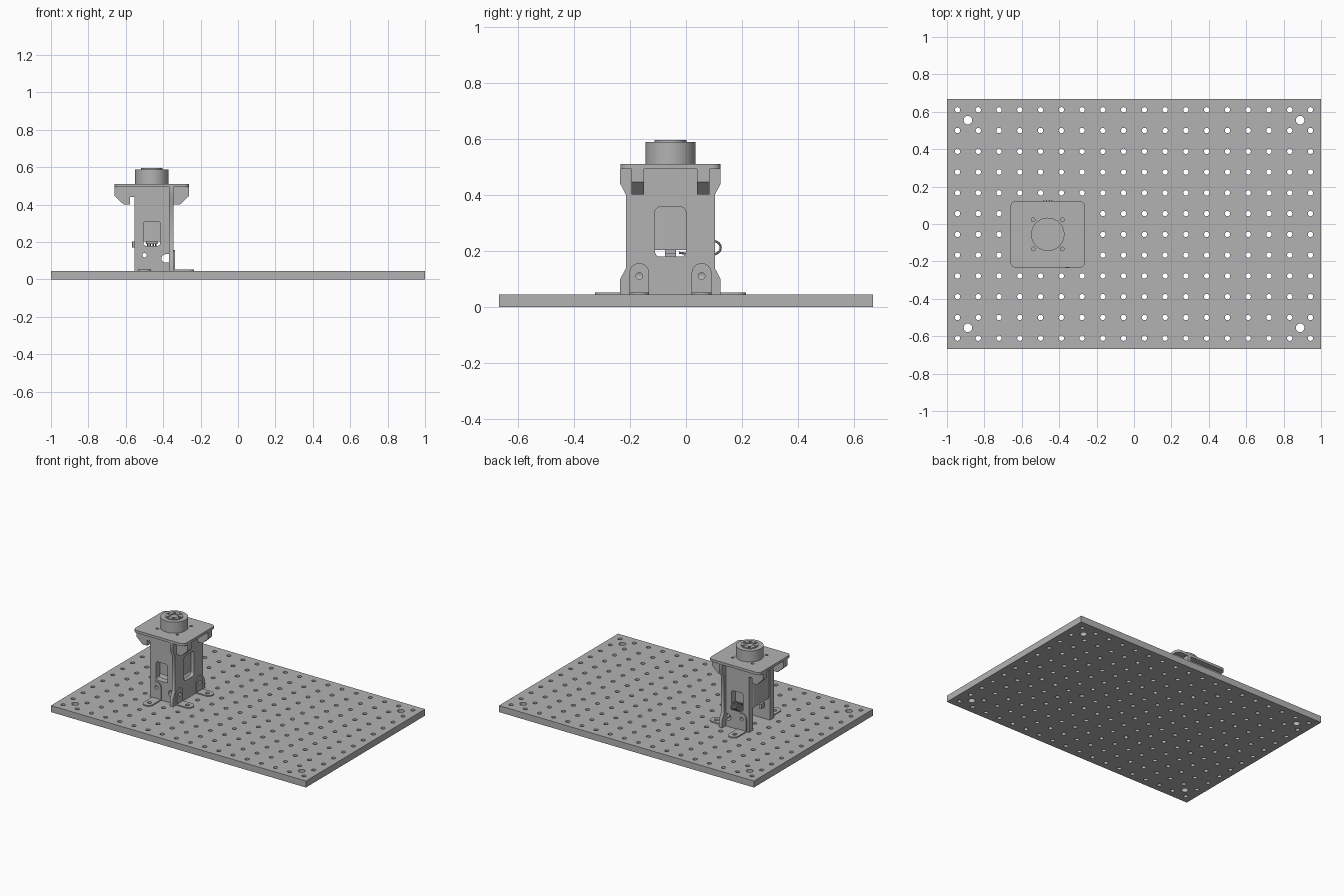
import bpy, math
from math import pi, sin, cos
from mathutils import Matrix, Vector

cube = bpy.data.objects.get("Cube")
if cube:
    bpy.data.objects.remove(cube)

grey = bpy.data.materials.new("plain grey")
grey.use_nodes = True
COLOUR = (0.45, 0.45, 0.45, 1)
grey.diffuse_color = COLOUR
grey.node_tree.nodes["Principled BSDF"].inputs["Base Color"].default_value = COLOUR

CX, CY = -0.461, -0.0555      # tower centre
BASE = 0.046                  # top of the base board
PITCH = 0.111                 # hole grid spacing
DECK = 0.493                  # underside of the top plate

FLAT = Matrix.Identity(4)
FACE_Y = Matrix.Rotation(pi / 2, 4, 'X')                      # drawn in x, z
FACE_X = Matrix.Rotation(pi / 2, 4, 'Z') @ FACE_Y             # drawn in y, z


def arc(x, y, r, a0, a1, n=8):
    return [(x + r * cos(a0 + (a1 - a0) * i / n), y + r * sin(a0 + (a1 - a0) * i / n))
            for i in range(n + 1)]


def circle(x, y, r, n=16):
    return arc(x, y, r, 0, 2 * pi, n)[:-1]


def rounded(x0, y0, x1, y1, r):
    corners = [(x1 - r, y1 - r), (x0 + r, y1 - r), (x0 + r, y0 + r), (x1 - r, y0 + r)]
    return [p for i, (x, y) in enumerate(corners)
            for p in arc(x, y, r, i * pi / 2, (i + 1) * pi / 2, 5)]


def tongue(w, length):
    r = w / 2
    return [(-r, 0), (r, 0)] + arc(0, length - r, r, 0, pi, 12)


def finish(obj):
    # Turn a curve into a shaded mesh object
    bpy.context.collection.objects.link(obj)
    bpy.context.view_layer.update()
    graph = bpy.context.evaluated_depsgraph_get()
    mesh = bpy.data.meshes.new_from_object(obj.evaluated_get(graph))
    part = bpy.data.objects.new("part", mesh)
    part.matrix_world = obj.matrix_world.copy()
    name = obj.name
    bpy.data.objects.remove(obj)
    part.name = name
    bpy.context.collection.objects.link(part)
    mesh.materials.clear()
    mesh.materials.append(grey)
    bpy.ops.object.select_all(action='DESELECT')
    part.select_set(True)
    bpy.context.view_layer.objects.active = part
    bpy.ops.object.shade_smooth_by_angle(angle=math.radians(35))
    return part


def sheet(name, outline, holes, thick, place):
    # Flat sheet with holes, centred on its thickness
    curve = bpy.data.curves.new(name, 'CURVE')
    curve.dimensions = '2D'
    curve.fill_mode = 'BOTH'
    curve.extrude = thick / 2
    for loop in [outline] + holes:
        s = curve.splines.new('POLY')
        s.points.add(len(loop) - 1)
        for p, (x, y) in zip(s.points, loop):
            p.co = (x, y, 0, 1)
        s.use_cyclic_u = True
    obj = bpy.data.objects.new(name, curve)
    obj.matrix_world = place
    return finish(obj)


def at(x, y, z, turn=FLAT):
    return Matrix.Translation((x, y, z)) @ turn


def slab(name, outline, holes, z0, z1, x=CX, y=CY):
    return sheet(name, outline, holes, z1 - z0, at(x, y, (z0 + z1) / 2))


# Base board with a grid of holes and four larger corner holes
holes = [circle((i - 8.5) * PITCH, (j - 5.5) * PITCH, 0.0145, 12)
         for i in range(18) for j in range(12)]
holes += [circle(sx * 8 * PITCH, sy * 5 * PITCH, 0.023, 16) for sx in (-1, 1) for sy in (-1, 1)]
slab("base_board", [(-1, -.667), (1, -.667), (1, .667), (-1, .667)], holes, 0, BASE, 0, 0)

# Front and back walls with top wings, window, bracket hole and side slot
wing = [(.0915, .44), (.116, .44), (.116, .402), (.152, .402), (.2, .447), (.2, DECK)]
slot = [(.0915, .09)] + arc(.074, .1125, .0225, 1.5 * pi, .5 * pi, 10) + [(.0915, .135)]
outline = ([(-.0915, BASE), (.0915, BASE)] + slot + wing
           + [(-x, z) for x, z in reversed(wing)])
BRACKET_X = -4.5 * PITCH - CX
for name, side in (("front_wall", -1), ("back_wall", 1)):
    sheet(name, outline, [rounded(-.045, .18, .045, .31, .014), circle(BRACKET_X, .13, .012)],
          .044, at(CX, CY + side * .1165, 0, FACE_Y))

# Left-hand upright with flared top and bottom
half = [(.179, BASE), (.179, .1), (.158, .14), (.158, .4), (.179, .44), (.179, DECK)]
sheet("side_wall", half + [(-y, z) for y, z in reversed(half)],
      [rounded(-.055, .18, .055, .357, .018)]
      + [circle(s * PITCH, .111, .012) for s in (-1, 1)],
      .025, at(CX + .1035, CY, 0, FACE_X))


def bracket(name, x, y, angle, height, hole_z, reach, hole_out):
    # L-shaped foot: upright tab and floor tab, facing -y before turning
    t, w = .007, .071
    place = at(x, y, BASE, Matrix.Rotation(angle, 4, 'Z'))
    sheet(name + "_upright", tongue(w, height), [circle(0, hole_z - BASE, .012)], t,
          place @ at(0, -t / 2, 0, FACE_Y))
    sheet(name + "_foot", tongue(w, reach), [circle(0, hole_out, .0145)], t,
          place @ at(0, 0, t / 2, Matrix.Rotation(pi, 4, 'Z')))


for name, s, angle in (("front_bracket", -1, 0), ("back_bracket", 1, pi)):
    bracket(name, CX + BRACKET_X, CY + s * .1385, angle, .125, .13, .131, 2 * PITCH - .1385)
for name, s in (("side_bracket_front", -1), ("side_bracket_back", 1)):
    bracket(name, CX + .116, CY + s * PITCH, pi / 2, .111, .111, .11, .067)

# Motor body hung between the walls, with its rear cap
slab("motor_body", rounded(-.0915, -.0935, .0915, .0935, .012), [], .214, DECK)
slab("motor_cap", rounded(-.09, -.092, .09, .092, .014), [], .204, .214)
slab("motor_plug", rounded(-.03, -.02, .03, .02, .003), [], .19, .204)
slab("side_plug", rounded(-.105, -.02, -.085, .02, .002), [], .172, .204)

# Top plate with four fixing holes
slab("top_plate", rounded(-.2, -.178, .2, .178, .03),
     [circle(sx * .078, sy * .078, .01, 12) for sx in (-1, 1) for sy in (-1, 1)],
     DECK, .511)

# Round output hub with a raised, drilled flange
slab("hub_drum", circle(0, 0, .089, 48), [], .511, .589)
bolts = [circle(.042 * cos(k * pi / 3), .042 * sin(k * pi / 3), .008, 12) for k in range(6)]
slab("hub_flange", circle(0, 0, .057, 40), bolts + [circle(0, 0, .027, 24)], .589, .596)

# Four thin wires looping out through the back window
for k in range(4):
    wire = bpy.data.curves.new("wire", 'CURVE')
    wire.dimensions = '3D'
    wire.bevel_depth = .004
    wire.bevel_resolution = 2
    wire.resolution_u = 6
    path = [(.08, .198), (.155, .236), (.179, .212), (.155, .187), (.03, .194)]
    s = wire.splines.new('BEZIER')
    s.bezier_points.add(len(path) - 1)
    for p, (y, z) in zip(s.bezier_points, path):
        p.co = Vector((CX + (k - 1.5) * .014, CY + y, z))
        p.handle_left_type = p.handle_right_type = 'AUTO'
    finish(bpy.data.objects.new("wire_%d" % (k + 1), wire))
